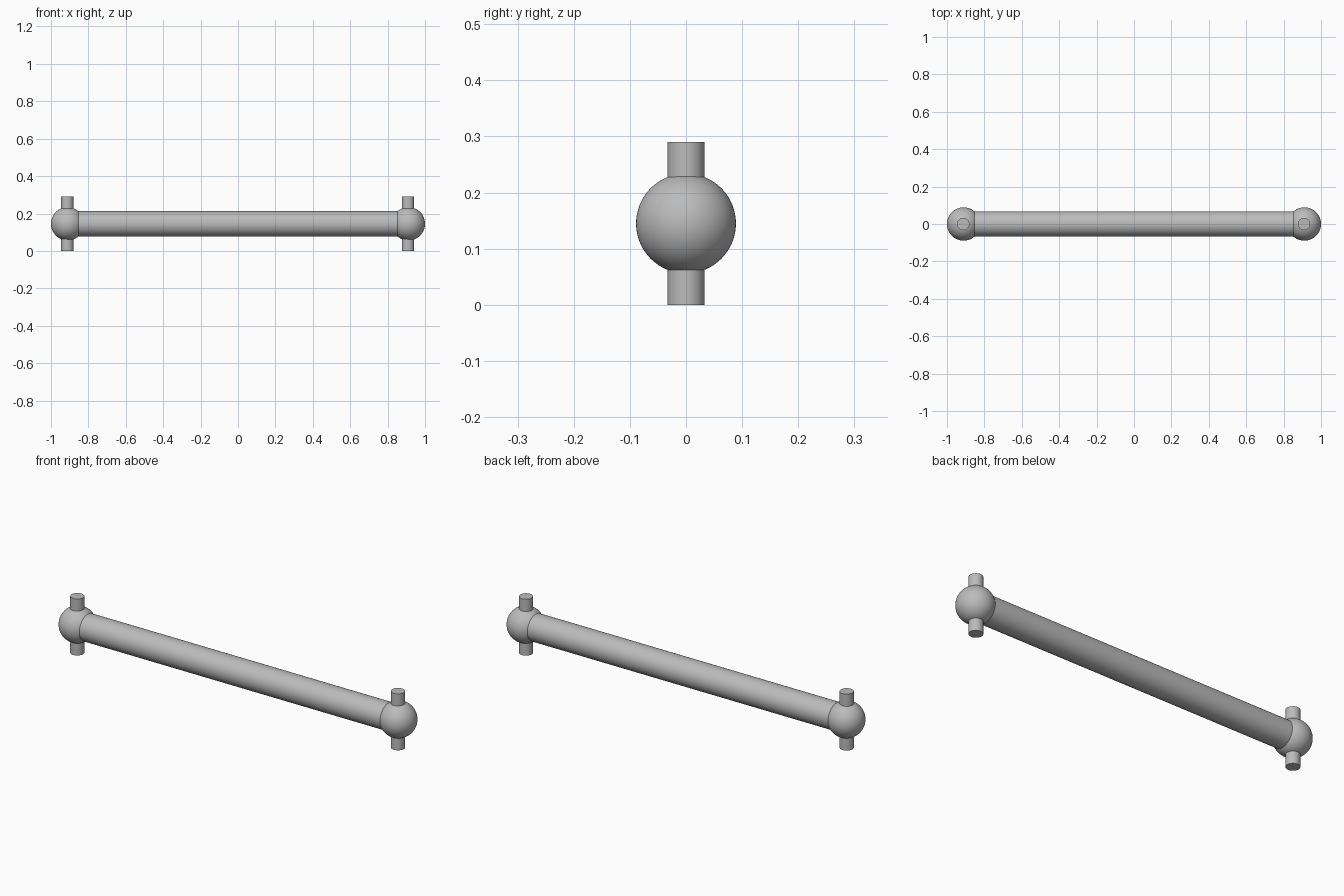
import bpy
from math import pi, radians

cube = bpy.data.objects.get("Cube")
if cube:
    bpy.data.objects.remove(cube, do_unlink=True)

AXIS_Z = 0.145      # height of the shaft centreline
BALL_R = 0.089
BALL_X = 1 - BALL_R

# Plain grey metal
steel = bpy.data.materials.new("grey_steel")
steel.use_nodes = True
colour = (0.5, 0.5, 0.5, 1)
steel.diffuse_color = colour
steel.node_tree.nodes["Principled BSDF"].inputs["Base Color"].default_value = colour


def finish(name):
    """Name, colour and smooth the newly added part."""
    part = bpy.context.object
    part.name = name
    part.data.materials.append(steel)
    bpy.ops.object.shade_smooth_by_angle(angle=radians(35))


def rod(name, radius, length, location, rotation=(0, 0, 0)):
    bpy.ops.mesh.primitive_cylinder_add(vertices=64, radius=radius, depth=length,
                                        location=location, rotation=rotation)
    finish(name)


# Long shaft, ending inside the balls
rod("shaft", 0.068, 2 * BALL_X, (0, 0, AXIS_Z), (0, pi / 2, 0))

# Ball end with an upright cross pin on each side
for side, sign in (("left", 1), ("right", -1)):
    bpy.ops.mesh.primitive_uv_sphere_add(segments=64, ring_count=32, radius=BALL_R,
                                         location=(sign * BALL_X, 0, AXIS_Z))
    finish(side + "_ball_end")
    rod(side + "_cross_pin", 0.033, 2 * AXIS_Z, (sign * BALL_X - 0.002, 0, AXIS_Z))
